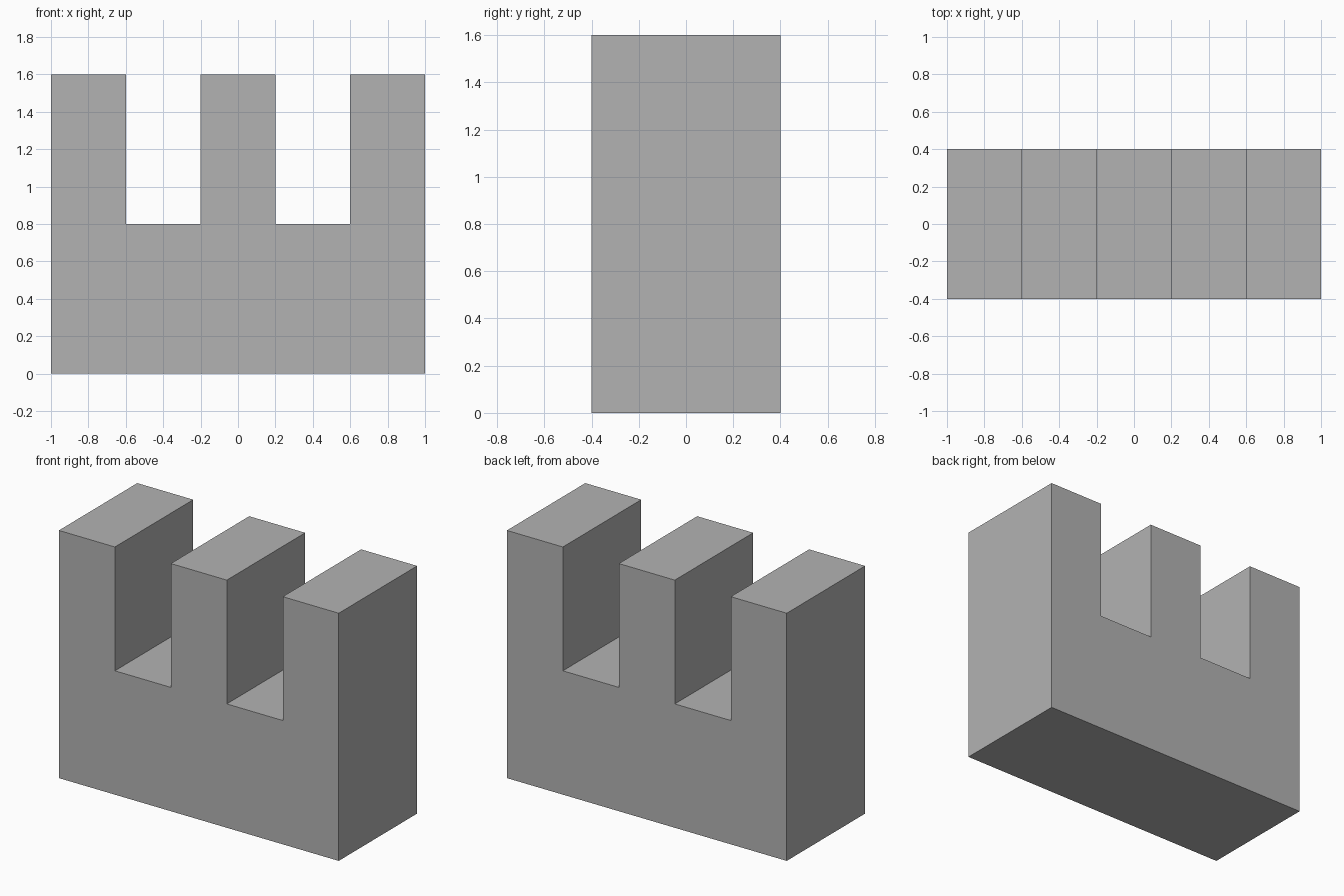
import bpy
import bmesh

cube = bpy.data.objects.get("Cube")
if cube:
    bpy.data.objects.remove(cube, do_unlink=True)

# Single flat grey
grey = bpy.data.materials.new("plain_grey")
grey.use_nodes = True
colour = (0.45, 0.45, 0.45, 1)
grey.diffuse_color = colour
grey.node_tree.nodes["Principled BSDF"].inputs["Base Color"].default_value = colour

WIDTH, DEPTH, HEIGHT, NOTCH_FLOOR = 2.0, 0.8, 1.6, 0.8
STEP = WIDTH / 5

# Battlement outline: three merlons alternating with two notches
outline = [(-WIDTH / 2, 0)]
for i in range(5):
    z = NOTCH_FLOOR if i % 2 else HEIGHT
    left = -WIDTH / 2 + i * STEP
    outline += [(left, z), (left + STEP, z)]
outline.append((WIDTH / 2, 0))

# Extrude the outline from front to back
bm = bmesh.new()
front = bm.faces.new([bm.verts.new((x, -DEPTH / 2, z)) for x, z in outline])
extruded = bmesh.ops.extrude_face_region(bm, geom=[front], use_keep_orig=True)
back_verts = [g for g in extruded["geom"] if isinstance(g, bmesh.types.BMVert)]
bmesh.ops.translate(bm, verts=back_verts, vec=(0, DEPTH, 0))
bmesh.ops.recalc_face_normals(bm, faces=bm.faces[:])

mesh = bpy.data.meshes.new("battlement_block")
bm.to_mesh(mesh)
bm.free()
mesh.materials.append(grey)
block = bpy.data.objects.new("battlement_block", mesh)
bpy.context.collection.objects.link(block)
